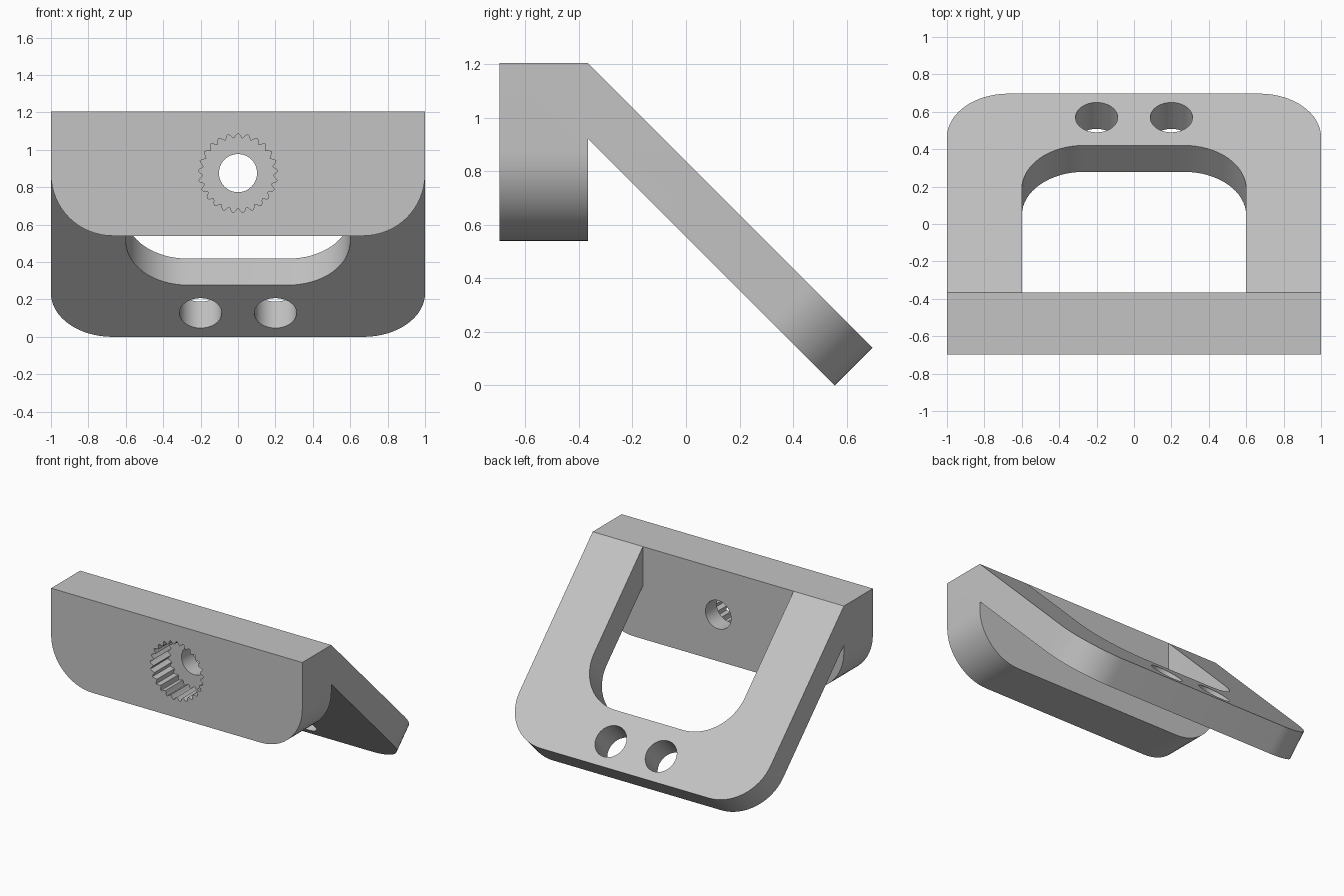
import bpy, bmesh, math
from mathutils import Matrix, Vector

default = bpy.data.objects.get("Cube")
if default:
    bpy.data.objects.remove(default)

TOP = 1.205                      # height of the upper face
FRONT, BACK, TIP = -0.697, -0.367, 0.697   # depth of plate faces and arm end
BOTTOM = 0.54                    # lower edge of the front plate
THICK = 0.2                      # arm thickness
STEP = THICK / math.sqrt(2)      # arm thickness seen along y or z
SLOPE = TOP + BACK               # y + z on the arm's upper face
RADIUS = 0.33
BORE_Z = 0.875

grey = bpy.data.materials.new("grey")
grey.use_nodes = True
grey.diffuse_color = (0.55, 0.55, 0.55, 1)
grey.node_tree.nodes["Principled BSDF"].inputs["Base Color"].default_value = (0.55, 0.55, 0.55, 1)


def make_object(name, bm):
    bmesh.ops.recalc_face_normals(bm, faces=bm.faces)
    mesh = bpy.data.meshes.new(name)
    bm.to_mesh(mesh)
    bm.free()
    mesh.materials.append(grey)
    obj = bpy.data.objects.new(name, mesh)
    bpy.context.collection.objects.link(obj)
    return obj


def extrude(points, direction):
    bm = bmesh.new()
    face = bm.faces.new([bm.verts.new(p) for p in points])
    moved = bmesh.ops.extrude_face_region(bm, geom=[face], use_keep_orig=True)["geom"]
    bmesh.ops.translate(bm, vec=direction, verts=[v for v in moved if isinstance(v, bmesh.types.BMVert)])
    return bm


def side_prism(name, profile, half_width, rounded):
    """Extrude a (y, z) profile across x and round the corners of the chosen profile sides."""
    bm = extrude([(-half_width, y, z) for y, z in profile], (2 * half_width, 0, 0))
    edges = []
    for a, b in rounded:
        middle = (Vector(a) + Vector(b)) / 2
        for e in bm.edges:
            m = (e.verts[0].co + e.verts[1].co) / 2
            if abs(m.x) > half_width - 0.01 and (m.yz - middle).length < 1e-4:
                edges.append(e)
    bmesh.ops.bevel(bm, geom=edges, offset=RADIUS, segments=16, profile=0.5, affect="EDGES")
    return make_object(name, bm)


def cylinder(name, radius, depth, centre, tilt):
    bm = bmesh.new()
    matrix = Matrix.Translation(centre) @ Matrix.Rotation(tilt, 4, "X")
    bmesh.ops.create_cone(bm, cap_ends=True, segments=48, radius1=radius,
                          radius2=radius, depth=depth, matrix=matrix)
    return make_object(name, bm)


# Bracket body: upright front plate with a sloping arm behind it
plate_low = [(BACK, BOTTOM), (FRONT, BOTTOM)]
arm_end = [(TIP, SLOPE - TIP), (TIP - STEP, SLOPE - TIP - STEP)]
profile = [(FRONT, TOP), (BACK, TOP), *arm_end, (BACK, TOP - 2 * STEP), *plate_low]
bracket = side_prism("bracket", profile, 1.0, [plate_low, arm_end])

# Window through the arm, square to its slope
GAP = 0.1
window_y, window_z = 0.42, SLOPE - 0.42
window_end = [(window_y + GAP, window_z + GAP), (window_y - STEP - GAP, window_z - STEP - GAP)]
window = [(BACK, TOP + 2 * GAP), *window_end, (BACK, TOP - 2 * STEP - 2 * GAP)]
cutters = [side_prism("window_cutter", window, 0.6, [window_end])]

# Two screw holes near the arm's end
for x, side in ((0.2, "left"), (-0.2, "right")):
    centre = (x, 0.57 - STEP / 2, SLOPE - 0.57 - STEP / 2)
    cutters.append(cylinder(side + "_hole_cutter", 0.113, 0.5, centre, -math.pi / 4))

# Toothed socket in the front plate, with a plain bore behind it
TEETH, SAMPLES = 25, 6
ring = []
for i in range(TEETH * SAMPLES):
    a = 2 * math.pi * i / (TEETH * SAMPLES)
    r = 0.2 + 0.013 * math.cos(TEETH * a)
    ring.append((r * math.sin(a), FRONT - 0.1, BORE_Z + r * math.cos(a)))
cutters.append(make_object("socket_cutter", extrude(ring, (0, 0.3, 0))))
cutters.append(cylinder("bore_cutter", 0.102, 0.6, (0, FRONT + 0.25, BORE_Z), math.pi / 2))

# Cut every opening, then drop the cutters
bpy.context.view_layer.objects.active = bracket
bracket.select_set(True)
for cutter in cutters:
    cutter.hide_render = True
    mod = bracket.modifiers.new(cutter.name, "BOOLEAN")
    mod.operation = "DIFFERENCE"
    mod.solver = "EXACT"
    mod.object = cutter
    bpy.ops.object.modifier_apply(modifier=mod.name)
    bpy.data.objects.remove(cutter)

bpy.ops.object.shade_smooth_by_angle(angle=math.radians(30))
